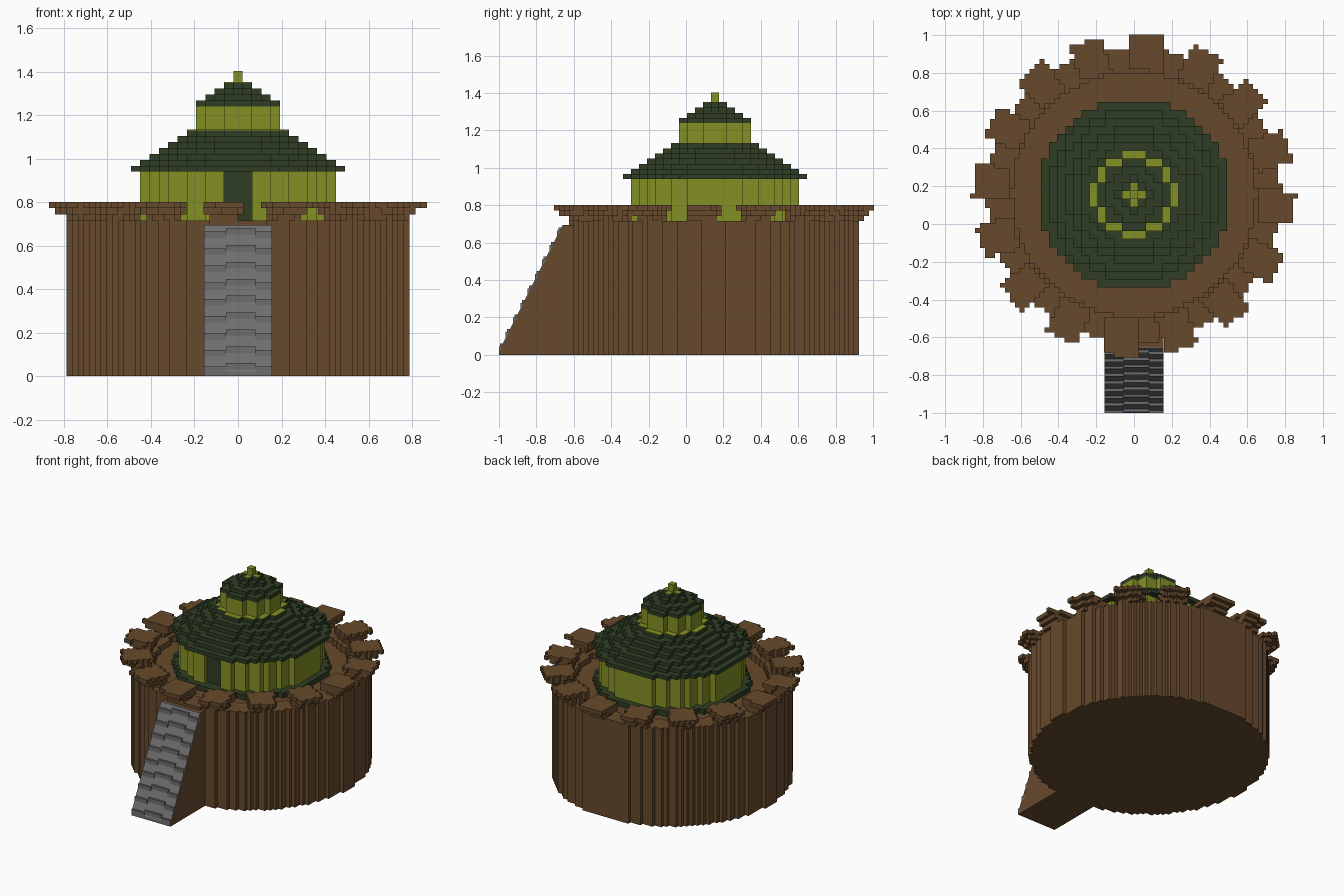
import bpy, bmesh
from math import sin, cos, radians, floor

if "Cube" in bpy.data.objects:
    bpy.data.objects.remove(bpy.data.objects["Cube"])

CY = 0.155            # centre of the round tower in y


def material(name, rgb):
    m = bpy.data.materials.new(name)
    m.diffuse_color = (*rgb, 1)
    m.use_nodes = True
    m.node_tree.nodes["Principled BSDF"].inputs["Base Color"].default_value = m.diffuse_color
    return m


BROWN = material("earth", (0.135, 0.068, 0.025))
DARK = material("dark_green", (0.028, 0.047, 0.018))
LIME = material("lime", (0.23, 0.28, 0.017))
GREY = material("stone", (0.155, 0.155, 0.155))


def finish(name, bm, mat):
    bmesh.ops.remove_doubles(bm, verts=bm.verts, dist=1e-5)
    me = bpy.data.meshes.new(name)
    bm.to_mesh(me)
    bm.free()
    me.materials.append(mat)
    bpy.context.collection.objects.link(bpy.data.objects.new(name, me))


def voxels(name, layers, s, origin, mat):
    """layers: list of (set of (i, j) cells, z0, z1); only outer faces are made."""
    bm = bmesh.new()
    ox, oy = origin

    def quad(pts):
        bm.faces.new([bm.verts.new(p) for p in pts])

    for cells, z0, z1 in layers:
        for i, j in cells:
            a, b = ox + i * s, oy + j * s
            c, d = a + s, b + s
            quad([(a, b, z1), (c, b, z1), (c, d, z1), (a, d, z1)])
            quad([(a, d, z0), (c, d, z0), (c, b, z0), (a, b, z0)])
            for n, p, q in (((i, j - 1), (a, b), (c, b)), ((i + 1, j), (c, b), (c, d)),
                            ((i, j + 1), (c, d), (a, d)), ((i - 1, j), (a, d), (a, b))):
                if n not in cells:
                    quad([(*p, z0), (*q, z0), (*q, z1), (*p, z1)])
    finish(name, bm, mat)


# Coarse grid of the house
S = 0.0428
HO = (-S / 2, CY - S / 2)


def disc(k):
    r = (k * 1.065) ** 2
    return {(i, j) for i in range(-k, k + 1) for j in range(-k, k + 1) if i * i + j * j <= r}


# Fine grid of the tower
T = 0.0263
TO = (0.0, 0.925 - 29 * T)


def region(test):
    out = set()
    for i in range(-36, 36):
        for j in range(-36, 36):
            if test(TO[0] + (i + .5) * T, TO[1] + (j + .5) * T - CY):
                out.add((i, j))
    return out


# Tower: solid floor with a slightly raised outer ring
wall = region(lambda x, y: x * x + y * y < 0.779 ** 2)
inner = region(lambda x, y: x * x + y * y < 0.645 ** 2)
voxels("tower_floor", [(inner, 0, 0.675)], T, TO, BROWN)
voxels("tower_wall", [(wall - inner, 0, 0.715)], T, TO, BROWN)


# Sixteen corbelled battlements stepping outward as they rise
def battlement(r0, r1, half):
    def test(x, y):
        for n in range(16):
            a = radians(85 + 22.5 * n)
            u, v = x * cos(a) + y * sin(a), -x * sin(a) + y * cos(a)
            if r0 < u < r1 and abs(v) < half:
                return True
        return False
    return region(test)


voxels("battlements", [(battlement(0.68, 0.79, 0.07), 0.715, 0.743),
                       (battlement(0.665, 0.825, 0.08), 0.743, 0.772),
                       (battlement(0.655, 0.853, 0.088), 0.772, 0.80)], T, TO, BROWN)

# House: base slab, round wall with a recessed door
body = disc(10)
door = {(i, -10) for i in (-1, 0, 1)}
voxels("house_base", [(disc(11), 0.675, 0.712)], S, HO, DARK)
voxels("house_wall", [(body - door, 0.712, 0.94)], S, HO, LIME)
bpy_door = {(i, -10) for i in (-1, 0, 1)}
DO = (HO[0], HO[1] + S * 0.7)
voxels("house_door", [(bpy_door, 0.712, 0.94)], S, DO, DARK)

# Stepped roofs, lantern and finial
H = 0.19 / 7
voxels("main_roof", [(disc(11 - n), 0.94 + n * H, 0.94 + (n + 1) * H) for n in range(7)],
       S, HO, DARK)
voxels("lantern_ledge", [(disc(5), 1.13, 1.133)], S, HO, LIME)
voxels("lantern", [(disc(4), 1.133, 1.24)], S, HO, LIME)
voxels("top_roof", [(disc(4 - n), 1.24 + n * H, 1.24 + (n + 1) * H) for n in range(4)],
       S, HO, DARK)
voxels("finial", [(disc(1), 1.348, 1.352), (disc(0), 1.352, 1.403)], S, HO, LIME)


# Stair: extruded side profiles (y, z) between two x positions
def extrude(bm, profile, x0, x1):
    a = [bm.verts.new((x0, y, z)) for y, z in profile]
    b = [bm.verts.new((x1, y, z)) for y, z in profile]
    n = len(profile)
    bm.faces.new(a)
    bm.faces.new(b[::-1])
    for i in range(n):
        bm.faces.new((a[i], b[i], b[(i + 1) % n], a[(i + 1) % n]))


W = 0.157
bm = bmesh.new()
extrude(bm, [(-0.998, 0), (-0.998, 0.015), (-0.655, 0.695), (-0.60, 0.695), (-0.60, 0)], -W, W)
bmesh.ops.recalc_face_normals(bm, faces=bm.faces)
finish("stair_body", bm, BROWN)

# Grey facing with nine raised treads that jog upward in the middle
bm = bmesh.new()
extrude(bm, [(-1.0, 0), (-1.0, 0.02), (-0.66, 0.695), (-0.652, 0.695), (-0.992, 0.01), (-0.992, 0)],
        -W, W)
for n in range(9):
    for x0, x1, up in ((-W, -0.055, 0), (-0.055, 0.08, 0.016), (0.08, W, 0)):
        z = 0.022 + n * 0.0775 + up
        y = -1.0 + max(z - 0.02, 0) * 0.5037
        f = max(y - 0.004, -1.0)
        extrude(bm, [(f, z - 0.01), (f, z + 0.022), (y + 0.025, z + 0.022), (y + 0.025, z - 0.01)],
                x0, x1)
bmesh.ops.recalc_face_normals(bm, faces=bm.faces)
me = bpy.data.meshes.new("stair_treads")
bm.to_mesh(me)
bm.free()
me.materials.append(GREY)
bpy.context.collection.objects.link(bpy.data.objects.new("stair_treads", me))
